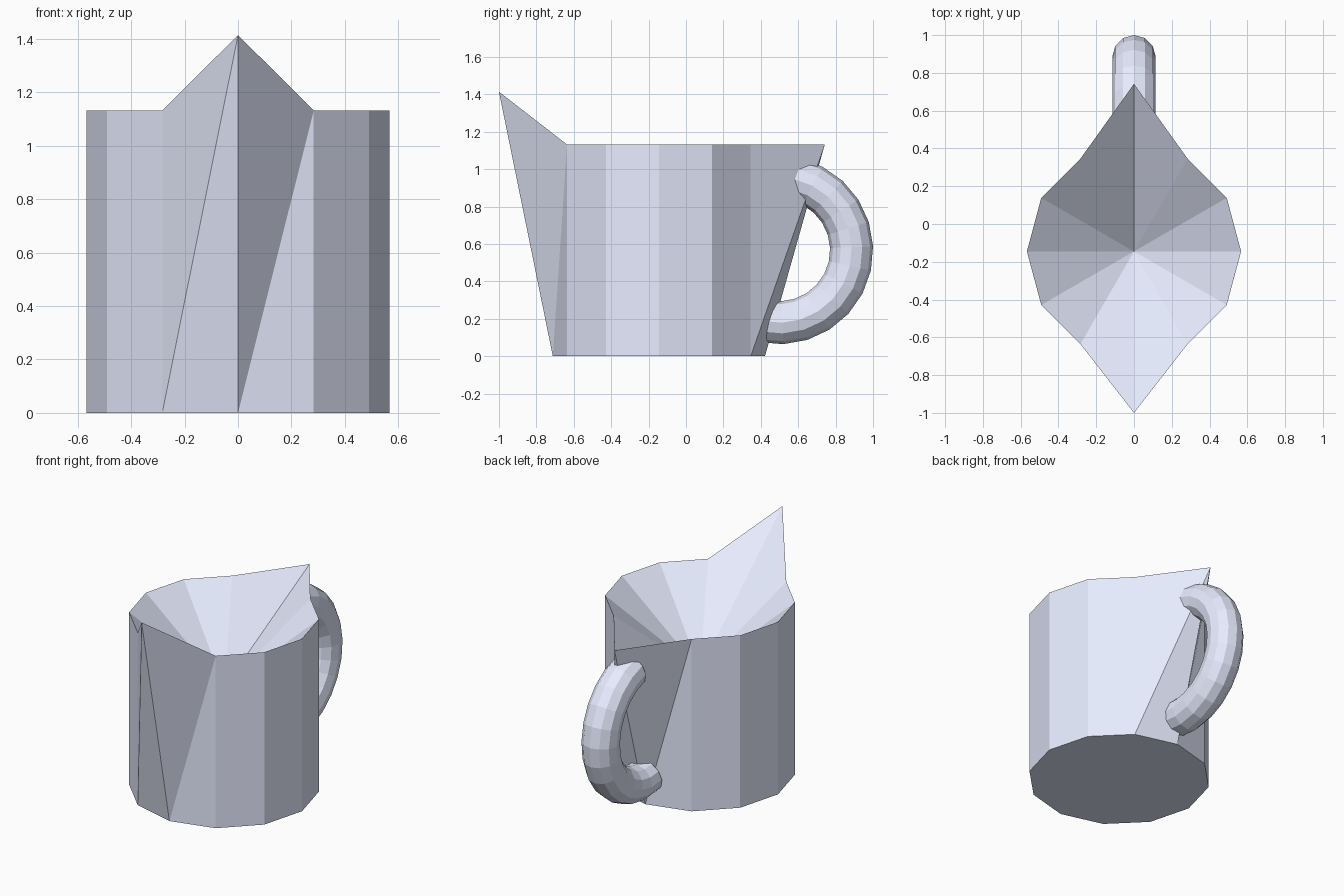
import bpy, bmesh
from math import radians, cos, sin
from mathutils import Matrix, Vector

if "Cube" in bpy.data.objects:
    bpy.data.objects.remove(bpy.data.objects["Cube"])

R, H, CY = 0.567, 1.132, -0.145      # body radius, height, centre y

mat = bpy.data.materials.new("pale_blue_grey")
mat.diffuse_color = (0.8, 0.84, 1.0, 1)
mat.use_nodes = True
mat.node_tree.nodes["Principled BSDF"].inputs["Base Color"].default_value = mat.diffuse_color


def finish(bm, name):
    bmesh.ops.recalc_face_normals(bm, faces=bm.faces)
    mesh = bpy.data.meshes.new(name)
    bm.to_mesh(mesh)
    bm.free()
    mesh.materials.append(mat)
    obj = bpy.data.objects.new(name, mesh)
    bpy.context.collection.objects.link(obj)
    return obj


def rim_vert(bm, deg, z):
    p = Vector((R * cos(radians(deg)), CY + R * sin(radians(deg)), z))
    return min(bm.verts, key=lambda v: (v.co - p).length)


# Jug body: 12-sided prism with the top sunk into a cone
bm = bmesh.new()
bmesh.ops.create_cone(bm, cap_ends=True, segments=12, radius1=R, radius2=R, depth=H,
                      matrix=Matrix.Translation((0, CY, H / 2)))
top = max(bm.faces, key=lambda f: f.calc_center_median().z)
apex = bmesh.ops.poke(bm, faces=[top])["verts"][0]
apex.co = (0, CY, 0.66)
# Diagonals of the four walls that get bent
for deg in (-90, -60, 90, 120):
    bmesh.ops.connect_verts(bm, verts=[rim_vert(bm, deg, H), rim_vert(bm, deg - 30, 0)])
front, back = rim_vert(bm, -90, H), rim_vert(bm, 90, H)
front.co = (0, -1.0, 1.414)          # pulled-out spout
back.co = (0, 0.742, H)              # pulled-out handle side
finish(bm, "jug_body")

# Handle: half torus leaning with the back wall, ends buried in it
bm = bmesh.new()
start = Matrix.Rotation(radians(-102.5), 4, 'X') @ Matrix.Translation((0, 0.388, 0))
ring = bmesh.ops.create_circle(bm, cap_ends=False, segments=12, radius=0.115, matrix=start)
bmesh.ops.spin(bm, geom=ring["verts"] + bm.edges[:], cent=(0, 0, 0), axis=(1, 0, 0),
               angle=radians(180), steps=12, use_duplicate=False)
bmesh.ops.holes_fill(bm, edges=[e for e in bm.edges if e.is_boundary], sides=12)
ymax = max(v.co.y for v in bm.verts)
bmesh.ops.translate(bm, verts=bm.verts, vec=(0, 1.0 - ymax, 0.567))
finish(bm, "handle")
